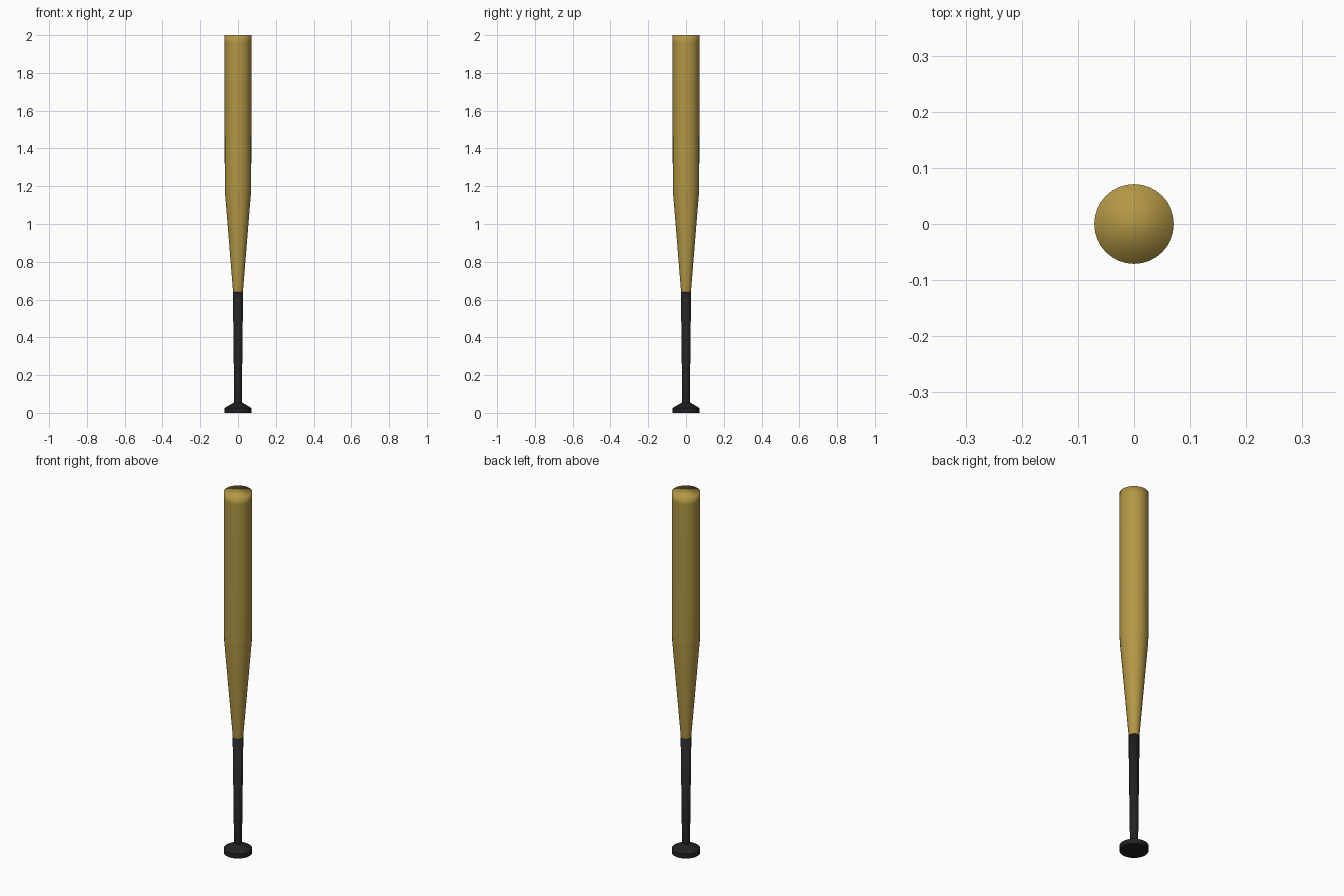
import bpy, math

if "Cube" in bpy.data.objects:
    bpy.data.objects.remove(bpy.data.objects["Cube"])

SIDES = 32

def material(name, color):
    m = bpy.data.materials.new(name)
    m.diffuse_color = (*color, 1)
    m.use_nodes = True
    m.node_tree.nodes["Principled BSDF"].inputs["Base Color"].default_value = m.diffuse_color
    return m

def lathe(name, profile, mat, cap_bottom, cap_top):
    """Revolve (radius, z) points around z."""
    verts, faces = [], []
    for r, z in profile:
        for i in range(SIDES):
            a = 2 * math.pi * i / SIDES
            verts.append((r * math.cos(a), r * math.sin(a), z))
    for k in range(len(profile) - 1):
        for i in range(SIDES):
            j = (i + 1) % SIDES
            b, t = k * SIDES, (k + 1) * SIDES
            faces.append((b + i, b + j, t + j, t + i))
    if cap_bottom:
        faces.append(tuple(reversed(range(SIDES))))
    if cap_top:
        top = (len(profile) - 1) * SIDES
        faces.append(tuple(range(top, top + SIDES)))
    mesh = bpy.data.meshes.new(name)
    mesh.from_pydata(verts, [], faces)
    mesh.materials.append(mat)
    mesh.shade_smooth()
    obj = bpy.data.objects.new(name, mesh)
    bpy.context.collection.objects.link(obj)
    return obj

wood = material("wood", (0.45, 0.31, 0.06))
black = material("black_grip", (0.016, 0.016, 0.017))

# Barrel with a flat, softly shaded end
lathe("barrel", [(0.026, 0.64), (0.069, 1.17), (0.07, 1.21), (0.071, 1.96), (0.071, 2.0)],
      wood, False, True)

# Tapered grip
lathe("grip", [(0.020, 0.05), (0.027, 0.64)], black, False, True)

# Flared knob at the handle end
knob = lathe("knob", [(0.071, 0.0), (0.071, 0.026), (0.020, 0.056)], black, True, True)
bpy.context.view_layer.objects.active = knob
knob.select_set(True)
bpy.ops.object.shade_smooth_by_angle(angle=math.radians(40))
